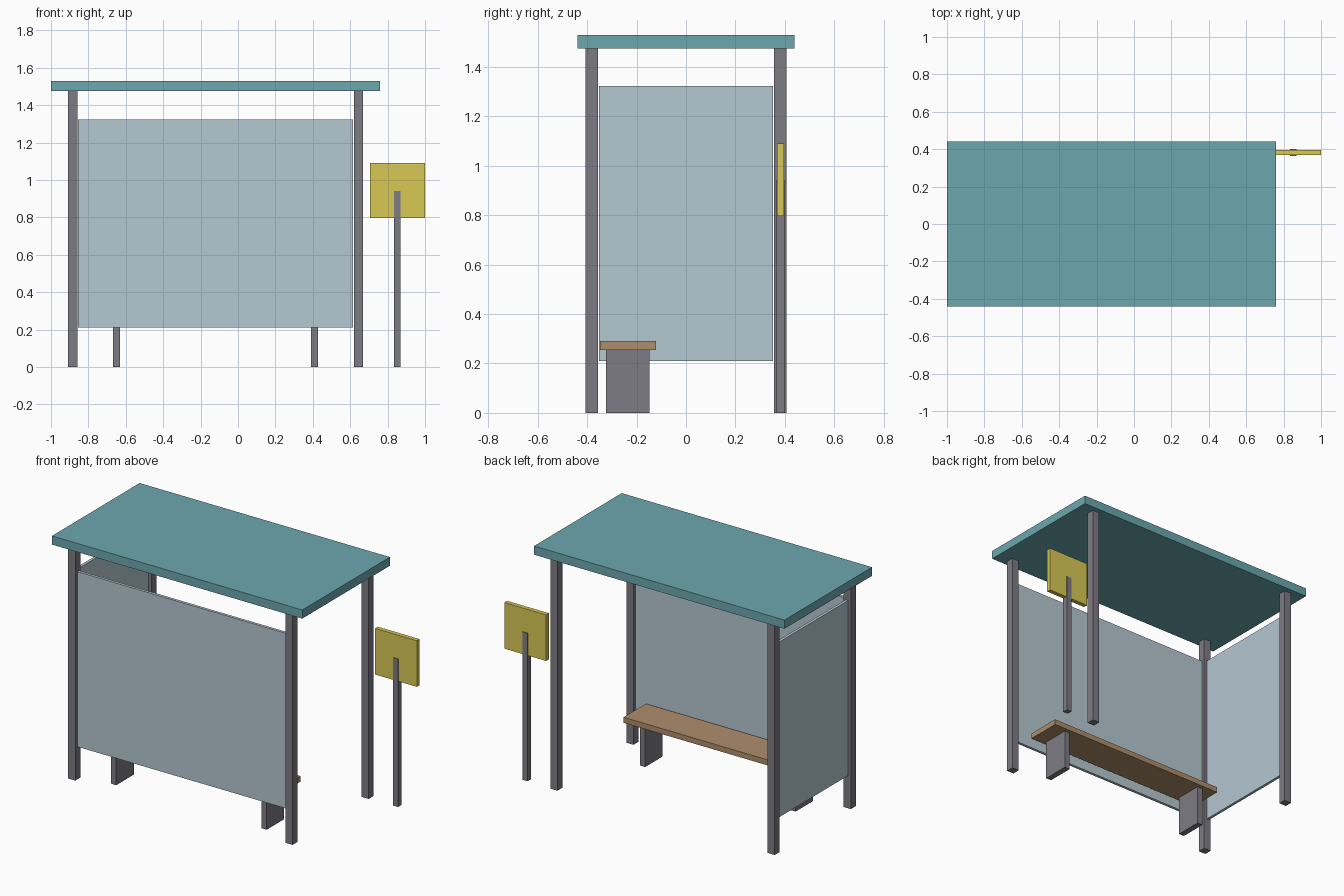
import bpy

if "Cube" in bpy.data.objects:
    bpy.data.objects.remove(bpy.data.objects["Cube"])


def material(name, rgb):
    m = bpy.data.materials.new(name)
    m.diffuse_color = (*rgb, 1.0)
    m.use_nodes = True
    m.node_tree.nodes["Principled BSDF"].inputs["Base Color"].default_value = m.diffuse_color
    return m


TEAL = material("teal_paint", (0.15, 0.39, 0.43))
GLASS = material("pale_glass", (0.46, 0.58, 0.64))
WOOD = material("wood", (0.42, 0.27, 0.15))
YELLOW = material("yellow_paint", (0.69, 0.58, 0.09))
STEEL = material("grey_steel", (0.2, 0.2, 0.23))


def box(name, x, y, z, mat):
    """Box from (min, max) ranges along each axis."""
    spans = (x, y, z)
    bpy.ops.mesh.primitive_cube_add(size=1, location=[(a + b) / 2 for a, b in spans])
    ob = bpy.context.object
    ob.name = name
    ob.scale = [b - a for a, b in spans]
    bpy.ops.object.transform_apply(location=False, rotation=False, scale=True)
    ob.data.materials.append(mat)
    return ob


def around(c, half):
    return (c - half, c + half)


CX = -0.12            # shelter centre along x
PX, PY = 0.764, 0.382  # post offsets from the shelter centre
GLASS_Z = (0.21, 1.323)

# Flat roof
box("roof", around(CX, 0.88), around(0, 0.44), (1.475, 1.53), TEAL)

# Four corner posts
for sx, side in ((-1, "left"), (1, "right")):
    for sy, end in ((-1, "front"), (1, "back")):
        box(f"{end}_{side}_post", around(CX + sx * PX, 0.025),
            around(sy * PY, 0.025), (0, 1.475), STEEL)

# Glass panels between posts: long wall and left end
box("long_glass_panel", around(CX, 0.735), around(-PY, 0.009), GLASS_Z, GLASS)
box("end_glass_panel", around(CX - PX, 0.009), around(0, 0.352), GLASS_Z, GLASS)

# Bench
box("bench_seat", around(CX, 0.645), around(-0.235, 0.113), (0.255, 0.29), WOOD)
for sx, side in ((-1, "left"), (1, "right")):
    box(f"bench_{side}_leg", around(CX + sx * 0.529, 0.019),
        around(-0.235, 0.088), (0, 0.255), STEEL)

# Stop sign on its own pole
box("sign_pole", around(0.852, 0.018), around(PY, 0.018), (0, 0.94), STEEL)
box("sign_board", around(0.853, 0.147), around(PY, 0.014), (0.797, 1.09), YELLOW)
